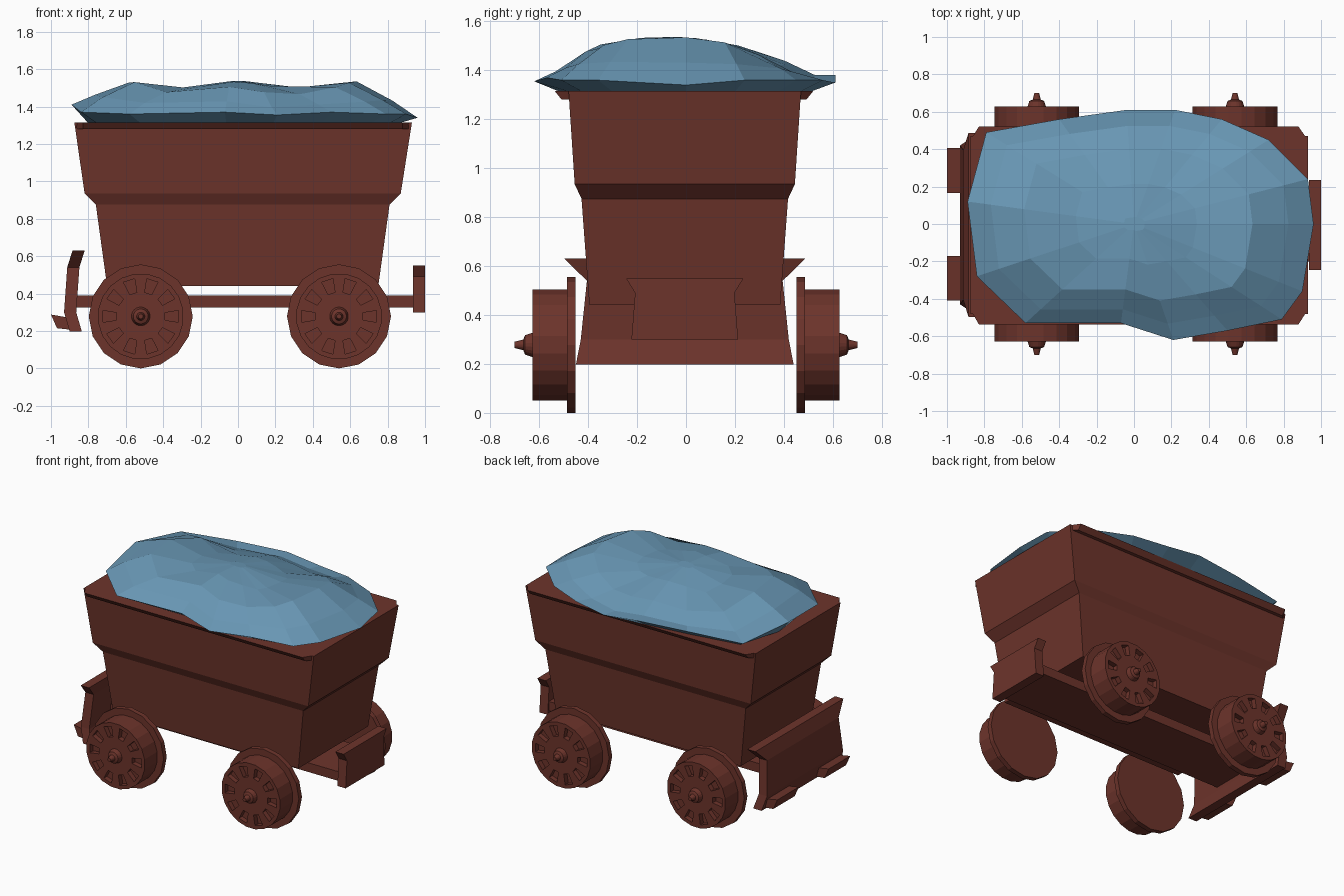
import bpy, bmesh, math
from mathutils import Vector

if "Cube" in bpy.data.objects:
    bpy.data.objects.remove(bpy.data.objects["Cube"])


def material(name, rgb):
    m = bpy.data.materials.new(name)
    m.diffuse_color = (*rgb, 1)
    m.use_nodes = True
    m.node_tree.nodes["Principled BSDF"].inputs["Base Color"].default_value = m.diffuse_color
    return m


RED = material("rust_red", (0.152, 0.034, 0.024))
BLUE = material("ore_blue", (0.14, 0.31, 0.46))


def loft(name, rings, mat, pocket=None):
    """Skin a list of equal-length vertex rings, closing both ends.
    pocket = (ring index, offset) sinks every other face of that band."""
    bm = bmesh.new()
    rows = [[bm.verts.new(p) for p in r] for r in rings]
    n = len(rows[0])
    sunk = []
    for k, (a, b) in enumerate(zip(rows, rows[1:])):
        for i in range(n):
            j = (i + 1) % n
            f = bm.faces.new((a[i], a[j], b[j], b[i]))
            if pocket and k == pocket[0] and i % 2:
                sunk.append(f)
    bm.faces.new(rows[0])
    bm.faces.new(rows[-1])
    bmesh.ops.recalc_face_normals(bm, faces=bm.faces)
    if sunk:
        bmesh.ops.inset_individual(bm, faces=sunk, thickness=0.001)
        top = bmesh.ops.extrude_face_region(bm, geom=sunk)["geom"]
        verts = [g for g in top if isinstance(g, bmesh.types.BMVert)]
        bmesh.ops.translate(bm, verts=verts, vec=pocket[1])
        bmesh.ops.delete(bm, geom=sunk, context='FACES_ONLY')
    me = bpy.data.meshes.new(name)
    bm.to_mesh(me)
    bm.free()
    me.materials.append(mat)
    ob = bpy.data.objects.new(name, me)
    bpy.context.collection.objects.link(ob)
    return ob


def rect(x0, x1, y, z, yc=0.0):
    return [(x0, yc - y, z), (x1, yc - y, z), (x1, yc + y, z), (x0, yc + y, z)]


# Hopper body: stepped, flaring box, filled level to the rim
loft("hopper", [
    rect(-0.70, 0.75, 0.39, 0.44, -0.005),
    rect(-0.76, 0.81, 0.422, 0.875, -0.005),
    rect(-0.82, 0.87, 0.45, 0.935, -0.005),
    rect(-0.875, 0.93, 0.475, 1.315, -0.005)], RED)

# Rim strips along both long sides, with chamfered ends
for s, side in ((-1, "front"), (1, "back")):
    rings = []
    for out, z in ((0.50, 1.28), (0.528, 1.315)):
        rings.append([(-0.87, s * 0.46 - 0.005, z), (-0.83, s * out - 0.008, z),
                      (0.88, s * out - 0.008, z), (0.925, s * 0.46 - 0.005, z)])
    loft(side + "_rim", rings, RED)

# Chassis plank under the hopper
loft("chassis", [rect(-0.88, 0.95, 0.2, 0.325), rect(-0.88, 0.95, 0.2, 0.39)], RED)

# Tall bent end plate with flared upper corners
loft("end_plate", [rect(x, x + 0.065, y, z, -0.005) for x, z, y in (
    (-0.90, 0.197, 0.445), (-0.93, 0.30, 0.425),
    (-0.913, 0.54, 0.40), (-0.885, 0.63, 0.492))], RED)

# Two buffer blocks low on the end plate
for yc, side in ((-0.29, "front"), (0.285, "back")):
    prof = [(-1.0, 0.288), (-0.968, 0.215), (-0.88, 0.205), (-0.90, 0.27)]
    loft(side + "_buffer_block",
         [[(x, yc + d, z) for x, z in prof] for d in (-0.12, 0.12)], RED)

# Small bumper at the other end
loft("bumper", [rect(0.935, 1.0, y, z, -0.005) for z, y in (
    (0.30, 0.218), (0.49, 0.203), (0.55, 0.24))], RED)


# Wheels: flange disc, then a tread with ten sunk pockets and a pointed hub
def lathe(name, x, s, profile, n, phase, pocket=None):
    rings = []
    for y, r in profile:
        angles = [2 * math.pi * (i + phase) / n for i in range(n)]
        rings.append([(x + r * math.cos(a), s * y, 0.278 + r * math.sin(a))
                      for a in angles])
    loft(name, rings, RED, pocket)


TREAD = [(0.48, 0.23), (0.628, 0.23), (0.628, 0.205), (0.628, 0.13),
         (0.628, 0.05), (0.658, 0.04), (0.665, 0.022), (0.70, 0.013)]
for x, end in ((-0.52, "left"), (0.54, "right")):
    for s, side in ((-1, "front"), (1, "back")):
        lathe(f"{end}_{side}_flange", x, s, [(0.452, 0.278), (0.487, 0.278)], 16, 0)
        lathe(f"{end}_{side}_wheel", x, s, TREAD, 20, 0.5,
              (2, Vector((0, -s * 0.035, 0))))

# Heaped load: outline (x, y, edge height), raised in rings to a lumpy plateau
EDGE = [(-.89, .12, 1.41), (-.79, .49, 1.37), (-.40, .56, 1.38), (-.04, .61, 1.38),
        (.22, .61, 1.35), (.47, .56, 1.36), (.72, .45, 1.36), (.93, .24, 1.36),
        (.96, 0, 1.34), (.90, -.36, 1.36), (.79, -.51, 1.36), (.50, -.57, 1.37),
        (.21, -.62, 1.355), (-.07, -.53, 1.37), (-.58, -.53, 1.36), (-.84, -.28, 1.37)]


def heap(scale, blend):
    ring = []
    for x, y, e in EDGE:
        px, py = x * scale, y * scale
        top = 1.52 + 0.018 * math.cos(px * 10.3) - 0.42 * (py + 0.08) ** 2
        ring.append((px, py, e + (top - e) * blend))
    return ring


loft("ore_heap", [
    [(x * 0.9, y * 0.83, 1.312) for x, y, e in EDGE],
    heap(1.0, 0.0), heap(0.86, 0.55),
    heap(0.66, 1.0), heap(0.35, 1.0), heap(0.06, 1.0)], BLUE)
